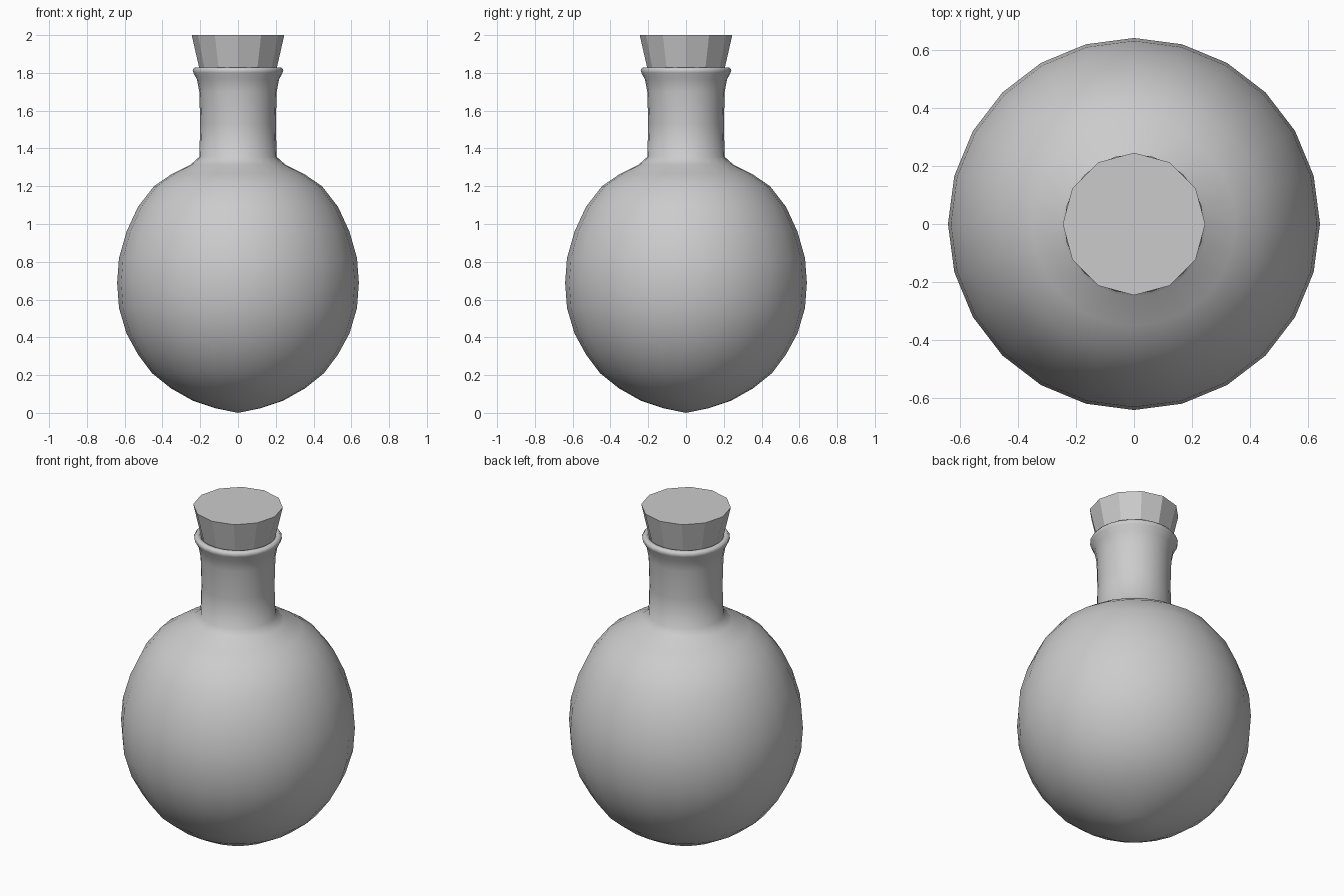
import bpy, bmesh
from math import sin, cos, tau, radians

if "Cube" in bpy.data.objects:
    bpy.data.objects.remove(bpy.data.objects["Cube"])


def lathe(name, profile, sides, smooth):
    """Revolve an (r, z) profile around z; r = 0 makes a pole, other ends stay open."""
    bm = bmesh.new()
    rings = []
    for r, z in profile:
        if r == 0:
            rings.append([bm.verts.new((0, 0, z))] * sides)
        else:
            rings.append([bm.verts.new((r * cos(tau * i / sides), r * sin(tau * i / sides), z))
                          for i in range(sides)])
    for a, b in zip(rings, rings[1:]):
        for i in range(sides):
            j = (i + 1) % sides
            bm.faces.new(dict.fromkeys((a[i], a[j], b[j], b[i])))
    bmesh.ops.recalc_face_normals(bm, faces=bm.faces)
    for f in bm.faces:
        f.smooth = smooth
    mesh = bpy.data.meshes.new(name)
    bm.to_mesh(mesh)
    bm.free()
    obj = bpy.data.objects.new(name, mesh)
    bpy.context.collection.objects.link(obj)
    return obj


# Round flask: bulb, shoulder, neck and rolled lip
flask_profile = [
    (0, 0.0), (0.12, 0.025), (0.24, 0.065), (0.355, 0.13), (0.455, 0.21),
    (0.53, 0.31), (0.59, 0.42), (0.63, 0.555), (0.64, 0.69), (0.63, 0.82),
    (0.59, 0.96), (0.53, 1.09), (0.445, 1.20), (0.35, 1.265), (0.25, 1.315),
    (0.205, 1.355), (0.20, 1.53), (0.205, 1.70), (0.217, 1.765),
    (0.236, 1.80), (0.24, 1.815), (0.23, 1.829), (0.21, 1.829), (0.198, 1.81),
    (0.19, 1.76),
]
lathe("flask", flask_profile, 24, True)

# Tapered twelve-sided stopper, pushed into the neck
bpy.ops.mesh.primitive_cone_add(vertices=12, radius1=0.172, radius2=0.245,
                                depth=0.32, location=(0, 0, 1.84))
bpy.context.object.name = "stopper"
